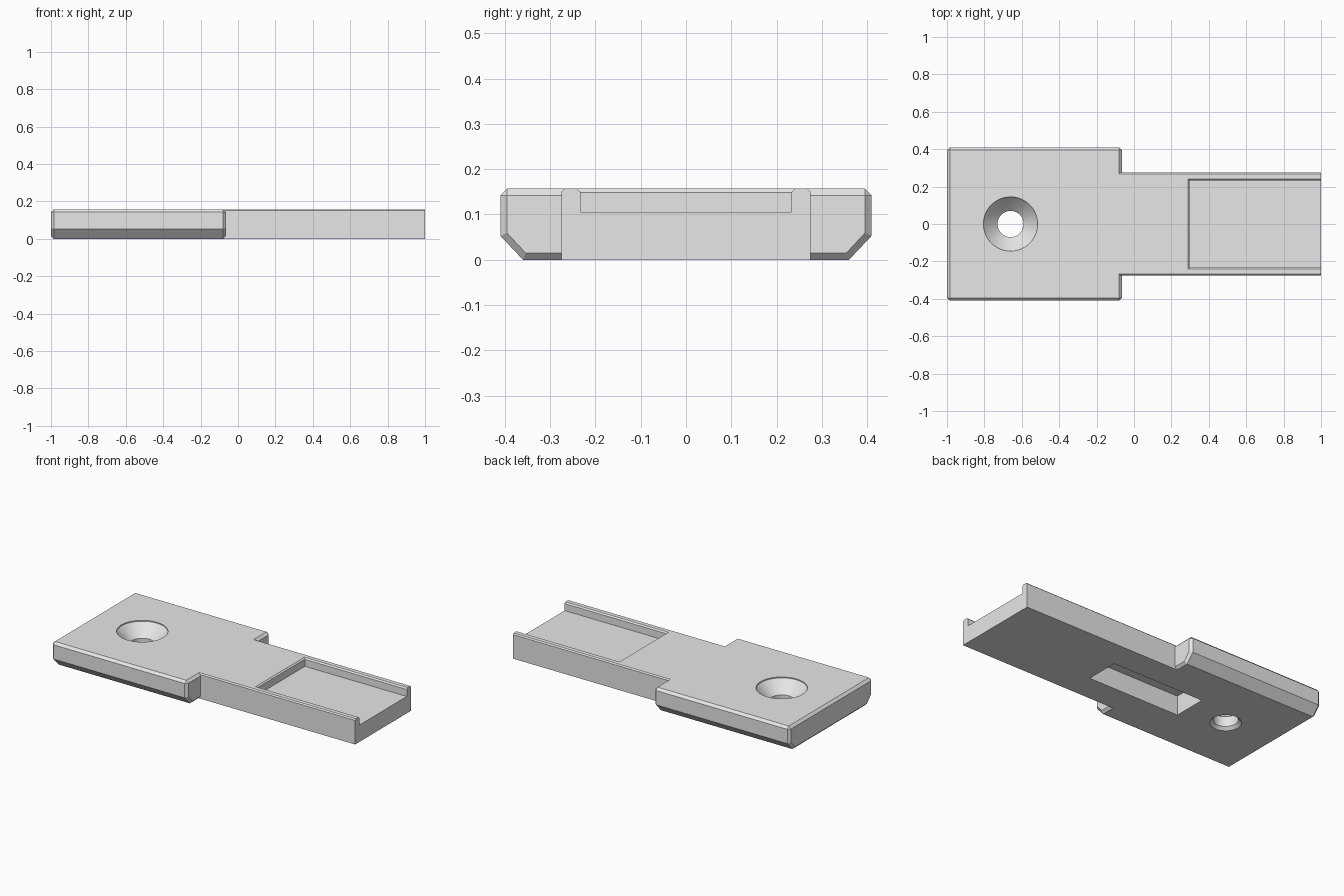
import bpy, bmesh, math

TOP = 0.157      # plate thickness
CH = 0.015       # chamfer of the wide body

cube = bpy.data.objects.get("Cube")
if cube:
    bpy.data.objects.remove(cube, do_unlink=True)

grey = bpy.data.materials.new("plain grey")
grey.use_nodes = True
grey.diffuse_color = (0.8, 0.8, 0.8, 1)
grey.node_tree.nodes["Principled BSDF"].inputs["Base Color"].default_value = (0.8, 0.8, 0.8, 1)


def loft(name, rings):
    """Closed solid through rings with equal point counts."""
    bm = bmesh.new()
    loops = [[bm.verts.new(p) for p in ring] for ring in rings]
    n = len(loops[0])
    for a, b in zip(loops, loops[1:]):
        for i in range(n):
            j = (i + 1) % n
            bm.faces.new((a[i], a[j], b[j], b[i]))
    bm.faces.new(loops[0][::-1])
    bm.faces.new(loops[-1])
    bmesh.ops.remove_doubles(bm, verts=bm.verts, dist=1e-5)
    bmesh.ops.recalc_face_normals(bm, faces=bm.faces)
    mesh = bpy.data.meshes.new(name)
    bm.to_mesh(mesh)
    bm.free()
    mesh.materials.append(grey)
    ob = bpy.data.objects.new(name, mesh)
    bpy.context.collection.objects.link(ob)
    return ob


def section(x, half):
    """Mirror a half outline of (y, z) points into a full ring at x."""
    return [(x, y, z) for y, z in half] + [(x, -y, z) for y, z in reversed(half)]


def rect(x0, x1, w, z):
    return [(x0, -w, z), (x1, -w, z), (x1, w, z), (x0, w, z)]


def circle(cx, r, z, n=64):
    return [(cx + r * math.cos(math.tau * i / n), r * math.sin(math.tau * i / n), z)
            for i in range(n)]


def combine(target, tool, operation):
    """Apply a boolean and remove the tool."""
    tool.hide_render = True
    mod = target.modifiers.new(tool.name, 'BOOLEAN')
    mod.operation = operation
    mod.solver = 'EXACT'
    mod.object = tool
    bpy.ops.object.select_all(action='DESELECT')
    bpy.context.view_layer.objects.active = target
    target.select_set(True)
    bpy.ops.object.modifier_apply(modifier=mod.name)
    bpy.data.objects.remove(tool, do_unlink=True)


# Wide body: sloped lower sides, chamfered rim, chamfered ends
W = 0.41
body = [(0.36, 0), (W, 0.053), (W, TOP - CH), (W - CH, TOP)]
cap = [(0.354, CH), (W - CH, 0.059), (W - CH, TOP - CH), (W - CH, TOP - CH)]
plate = loft("mounting_plate", [section(-1, cap), section(-1 + CH, body),
                                section(-0.065 - CH, body), section(-0.065, cap)])

# Narrow tongue with lightly chamfered top edges
tongue_half = [(0.275, 0), (0.275, TOP - 0.007), (0.268, TOP)]
tongue = loft("tongue", [section(-0.3, tongue_half), section(1, tongue_half)])
combine(plate, tongue, 'UNION')

# Open-ended pocket in the tongue, with a chamfered rim
pocket = loft("pocket_cutter", [rect(0.298, 1.1, 0.233, 0.105),
                                rect(0.298, 1.1, 0.233, TOP - 0.008),
                                rect(0.290, 1.1, 0.241, TOP),
                                rect(0.290, 1.1, 0.241, 0.2)])
combine(plate, pocket, 'DIFFERENCE')

# Blind slot in the underside
slot = loft("slot_cutter", [rect(-0.40, 0.23, 0.105, -0.1), rect(-0.40, 0.23, 0.105, 0.12)])
combine(plate, slot, 'DIFFERENCE')

# Countersunk screw hole, radius and height pairs
hole_profile = [(0.088, -0.1), (0.088, 0), (0.07, 0.018), (0.07, 0.08),
                (0.139, 0.143), (0.145, TOP - 0.006), (0.145, 0.25)]
hole = loft("hole_cutter", [circle(-0.66, r, z) for r, z in hole_profile])
combine(plate, hole, 'DIFFERENCE')

bpy.ops.object.shade_smooth_by_angle(angle=math.radians(25))
